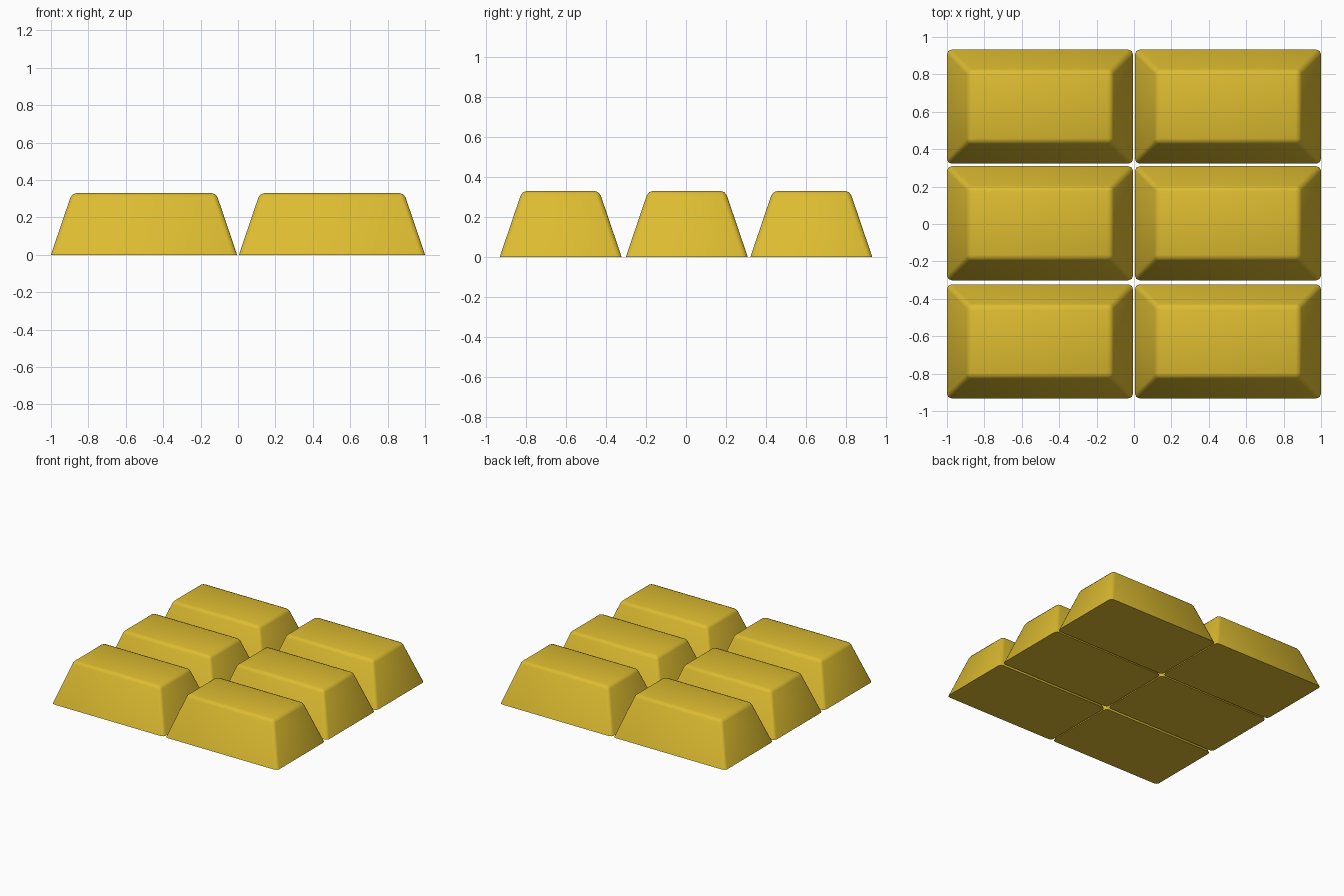
import bpy, bmesh

if "Cube" in bpy.data.objects:
    bpy.data.objects.remove(bpy.data.objects["Cube"])

W, D, H, INSET = 0.995, 0.61, 0.33, 0.112

# one tapered bar with rounded top and corner edges, sharp base
bm = bmesh.new()
bmesh.ops.create_cube(bm, size=1)
for v in bm.verts:
    top = v.co.z > 0
    inset = INSET if top else 0
    v.co.x = (W / 2 - inset) * (1 if v.co.x > 0 else -1)
    v.co.y = (D / 2 - inset) * (1 if v.co.y > 0 else -1)
    v.co.z = H if top else 0
edges = [e for e in bm.edges if any(v.co.z > 0 for v in e.verts)]
bmesh.ops.bevel(bm, geom=edges, offset=0.024, segments=2, profile=0.5,
                affect='EDGES', clamp_overlap=True)
mesh = bpy.data.meshes.new("gold_bar")
bm.to_mesh(mesh)
bm.free()

# gold colour
gold = bpy.data.materials.new("gold")
gold.diffuse_color = (0.72, 0.50, 0.03, 1)
gold.use_nodes = True
gold.node_tree.nodes["Principled BSDF"].inputs["Base Color"].default_value = gold.diffuse_color
mesh.materials.append(gold)

# two columns by three rows of bars
for row, y in enumerate((-0.6275, 0.004, 0.6275)):
    for col, x in enumerate((-0.5025, 0.5025)):
        bar = bpy.data.objects.new(f"gold_bar_{row}_{col}", mesh)
        bar.location = (x, y, 0)
        bpy.context.collection.objects.link(bar)

# smooth rounded edges, flat faces
bpy.context.view_layer.objects.active = bar
bar.select_set(True)
bpy.ops.object.shade_smooth_by_angle(angle=0.7)
